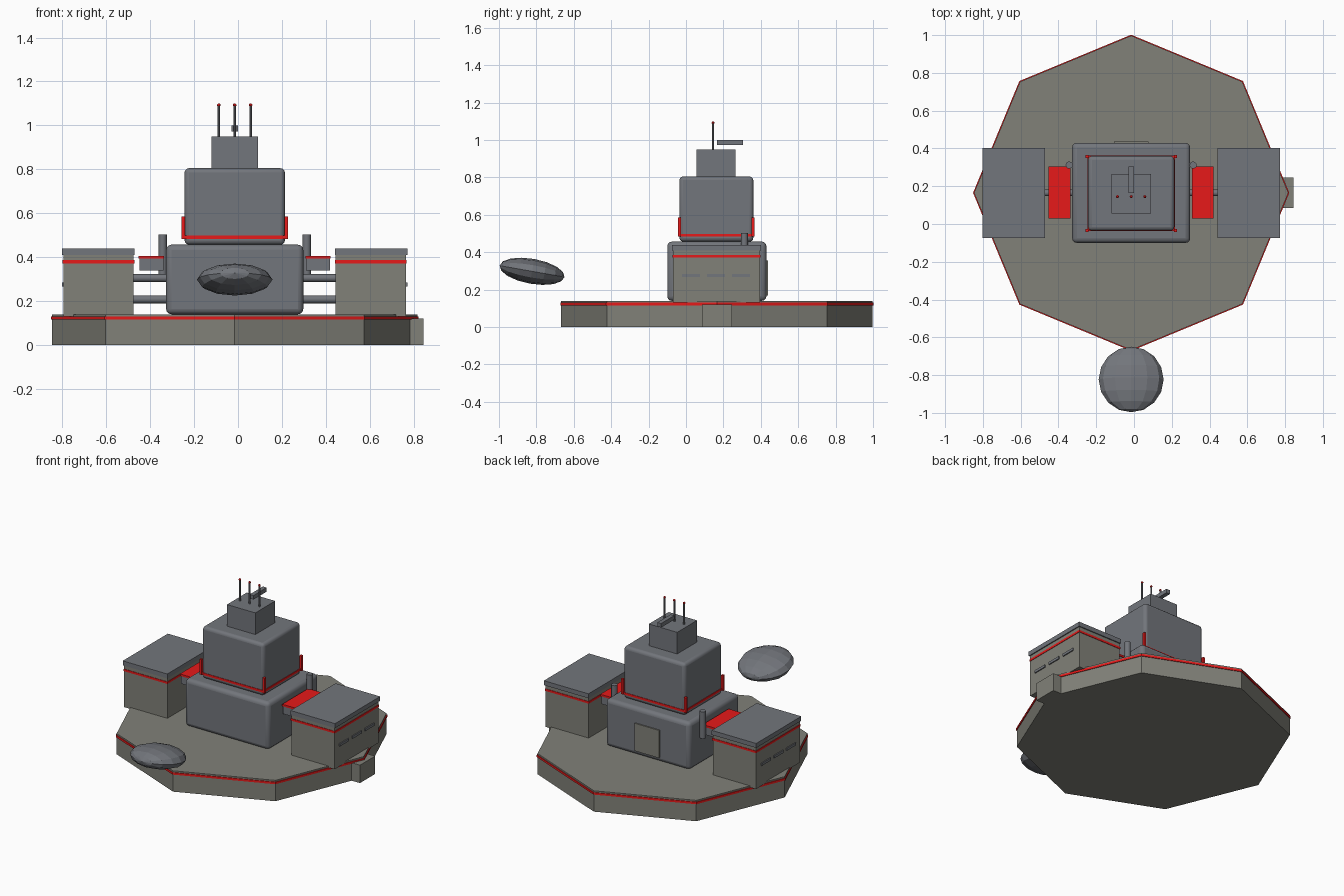
import bpy
from math import radians, pi

if "Cube" in bpy.data.objects:
    bpy.data.objects.remove(bpy.data.objects["Cube"])

CX, CY = -0.015, 0.165  # centre axis of the building


def mat(name, col):
    m = bpy.data.materials.new(name)
    m.diffuse_color = (*col, 1)
    m.use_nodes = True
    m.node_tree.nodes["Principled BSDF"].inputs["Base Color"].default_value = m.diffuse_color
    return m


RED = mat("red", (0.8, 0.01, 0.01))
STONE = mat("warm_grey", (0.22, 0.22, 0.19))
STEEL = mat("cool_grey", (0.17, 0.18, 0.2))


def finish(name, m):
    ob = bpy.context.object
    ob.name = name
    ob.data.materials.append(m)
    return ob


def box(name, x, y, z, m, bevel=0):
    """Box from (min, max) pairs, optionally with rounded edges."""
    bpy.ops.mesh.primitive_cube_add(size=1, location=[sum(p) / 2 for p in (x, y, z)])
    ob = finish(name, m)
    ob.scale = [abs(p[1] - p[0]) for p in (x, y, z)]
    bpy.ops.object.transform_apply(location=False, rotation=False, scale=True)
    if bevel:
        b = ob.modifiers.new("round", 'BEVEL')
        b.width, b.segments = bevel, 3
        bpy.ops.object.shade_smooth_by_angle(angle=radians(30))
    return ob


def cyl(name, loc, r, h, m, n=12, rot=(0, 0, 0)):
    bpy.ops.mesh.primitive_cylinder_add(vertices=n, radius=r, depth=h, location=loc, rotation=rot)
    ob = finish(name, m)
    if n > 8:
        bpy.ops.object.shade_smooth_by_angle(angle=radians(40))
    return ob


# Octagonal platform with red rim and side step
cyl("platform", (CX, CY, 0.07), 0.832, 0.14, STONE, 8)
cyl("platform_rim", (CX, CY, 0.123), 0.837, 0.014, RED, 8)
box("side_step", (0.685, 0.845), (0.085, 0.245), (0, 0.12), STONE)

# Stacked central tower
box("main_block", (CX - .3125, CX + .3125), (-0.1, 0.43), (0.14, 0.457), STEEL, 0.025)
box("upper_block", (CX - .2285, CX + .2285), (-0.035, 0.36), (0.457, 0.805), STEEL, 0.02)
box("top_block", (CX - .105, CX + .105), (0.055, 0.265), (0.8, 0.95), STEEL)
box("back_door", (CX - .092, CX + .092), (0.42, 0.438), (0.17, 0.355), STONE)

# Red band and corner posts around the upper block
box("upper_band", (CX - .232, CX + .232), (-0.038, 0.363), (0.483, 0.498), RED)
for sx in (-1, 1):
    for y in (-0.034, 0.358):
        x = CX + sx * 0.234
        box("corner_post", (x - .008, x + .008), (y - .008, y + .008), (0.483, 0.585), RED)

# Antennas with red tips, and the roof beam
for i in (-1, 0, 1):
    x = CX + i * 0.0725
    cyl("antenna", (x, 0.145, 1.02), 0.006, 0.15, STEEL, 8)
    bpy.ops.mesh.primitive_uv_sphere_add(segments=8, ring_count=6, radius=0.008,
                                         location=(x, 0.145, 1.092))
    finish("antenna_tip", RED)
box("roof_beam", (CX - .014, CX + .014), (0.165, 0.305), (0.973, 1.0), STEEL)

# Wings on both sides
for s in (-1, 1):
    def sx(a, b):
        return tuple(sorted((CX + s * a, CX + s * b)))

    box("wing_body", sx(0.46, 0.78), (-0.07, 0.395), (0.13, 0.41), STONE)
    box("wing_stripe", sx(0.457, 0.783), (-0.073, 0.398), (0.372, 0.386), RED)
    box("wing_roof", sx(0.457, 0.787), (-0.075, 0.402), (0.41, 0.44), STEEL)
    for k in (-1, 0, 1):
        y = 0.16 + k * 0.134
        box("wing_vent", sx(0.775, 0.787), (y - .048, y + .048), (0.267, 0.284), STEEL)
    # Bridge with red deck, connecting pipes and exhaust
    box("bridge", sx(0.325, 0.433), (0.035, 0.3), (0.34, 0.395), STEEL)
    box("bridge_deck", sx(0.322, 0.437), (0.03, 0.305), (0.393, 0.406), RED)
    for z in (0.305, 0.208):
        cyl("link_pipe", (CX + s * 0.385, CY, z), 0.018, 0.16, STEEL, 12, (0, pi / 2, 0))
    cyl("exhaust_pipe", (CX + s * 0.328, 0.312, 0.413), 0.019, 0.18, STEEL)

# Faceted flat pod hovering in front, nose tilted up
bpy.ops.mesh.primitive_uv_sphere_add(segments=12, ring_count=8, radius=1,
                                     location=(CX, -0.823, 0.298))
pod = finish("hover_pod", STEEL)
pod.scale = (0.172, 0.067, 0.176)
pod.rotation_euler = (radians(80), 0, 0)
